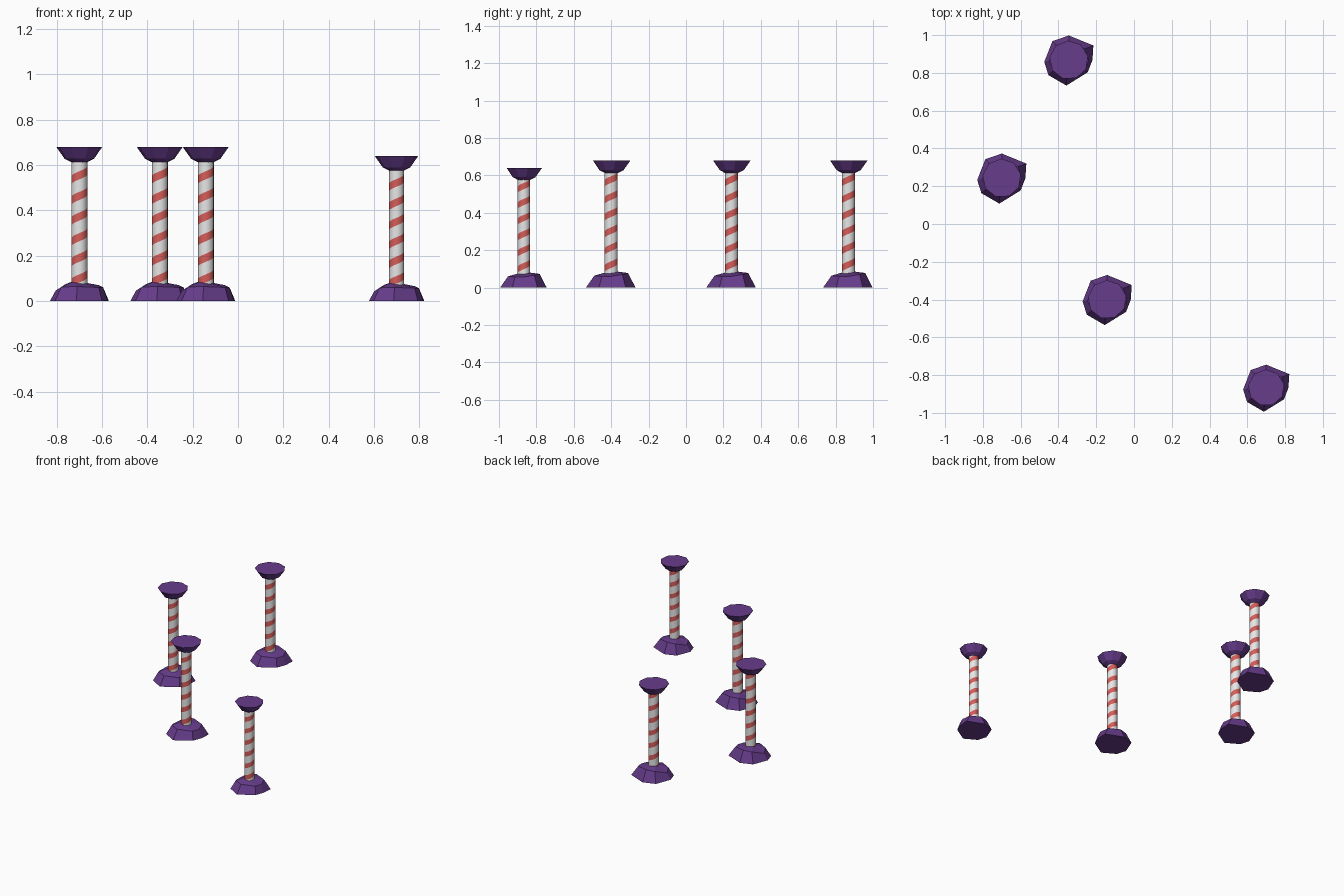
import bpy, bmesh, math

if "Cube" in bpy.data.objects:
    bpy.data.objects.remove(bpy.data.objects["Cube"])


def material(name, rgb):
    m = bpy.data.materials.new(name)
    m.diffuse_color = (*rgb, 1)
    m.use_nodes = True
    m.node_tree.nodes["Principled BSDF"].inputs["Base Color"].default_value = m.diffuse_color
    return m


PURPLE = material("purple rock", (0.135, 0.045, 0.26))
WHITE = material("white paint", (0.84, 0.84, 0.84))
RED = material("red paint", (0.66, 0.11, 0.10))


def finish(bm, name, mats):
    bmesh.ops.remove_doubles(bm, verts=bm.verts, dist=1e-5)
    bmesh.ops.recalc_face_normals(bm, faces=bm.faces)
    me = bpy.data.meshes.new(name)
    bm.to_mesh(me)
    bm.free()
    for m in mats:
        me.materials.append(m)
    return me


def bridge(bm, a, b):
    n = len(a)
    for i in range(n):
        bm.faces.new((a[i], a[(i + 1) % n], b[(i + 1) % n], b[i]))


def rock_base():
    # irregular foot outline on the floor and its raised shoulder
    foot = [(0.0, 0.13), (0.13, 0.077), (0.125, 0.0), (0.10, -0.065),
            (-0.013, -0.135), (-0.108, -0.08), (-0.13, -0.01), (-0.087, 0.10)]
    shoulder = [(0.0, 0.09, 0.078), (0.085, 0.06, 0.07), (0.105, 0.0, 0.06),
                (0.085, -0.05, 0.06), (-0.01, -0.09, 0.064),
                (-0.08, -0.055, 0.062), (-0.105, -0.005, 0.046), (-0.06, 0.075, 0.075)]
    bm = bmesh.new()
    low = [bm.verts.new((x, y, 0)) for x, y in foot]
    high = [bm.verts.new(p) for p in shoulder]
    peak = bm.verts.new((-0.02, 0.0, 0.09))
    bm.faces.new(low)
    bridge(bm, low, high)
    for i in range(8):
        bm.faces.new((high[i], high[(i + 1) % 8], peak))
    return finish(bm, "base", [PURPLE])


def rock_cap():
    # flat-topped faceted bowl
    bm = bmesh.new()
    rings = []
    for r, z in ((0.030, 0.610), (0.066, 0.628), (0.103, 0.68)):
        rings.append([bm.verts.new((r * math.cos(a), r * math.sin(a), z))
                      for a in (math.tau * (i + 0.3) / 9 for i in range(9))])
    bm.faces.new(rings[0])
    bm.faces.new(rings[-1])
    bridge(bm, rings[0], rings[1])
    bridge(bm, rings[1], rings[2])
    return finish(bm, "cap", [PURPLE])


def striped_shaft(r=0.035, z0=0.04, z1=0.65, pitch=0.091, red=0.036, n=20):
    # sheared bands follow a helix and are clipped at the two ends
    bm = bmesh.new()
    clip = lambda z: min(max(z, z0), z1)

    def point(i, z):
        a = math.tau * i / n
        return (r * math.cos(a), r * math.sin(a), clip(z))

    for i in range(n):
        s0 = pitch * (i / n - 0.75)
        s1 = s0 + pitch / n
        for k in range(-2, 9):
            start = 0.10 - red / 2 + pitch * k
            for lo, hi, mat in ((start, start + red, 1), (start + red, start + pitch, 0)):
                pts = []
                for p in (point(i, lo + s0), point(i + 1, lo + s1),
                          point(i + 1, hi + s1), point(i, hi + s0)):
                    if p not in pts:
                        pts.append(p)
                if len(pts) > 2:
                    f = bm.faces.new([bm.verts.new(p) for p in pts])
                    f.material_index = mat
                    f.smooth = True
    return finish(bm, "shaft", [WHITE, RED])


parts = {"pillar_base": rock_base(), "pillar_shaft": striped_shaft(), "pillar_cap": rock_cap()}

# four pillars, the last slightly smaller
for x, y, s in ((-0.345, 0.868, 1), (-0.70, 0.243, 1), (-0.142, -0.40, 1), (0.70, -0.867, 0.94)):
    for name, mesh in parts.items():
        ob = bpy.data.objects.new(name, mesh)
        ob.location = (x, y, 0)
        ob.scale = (s, s, s)
        bpy.context.collection.objects.link(ob)
